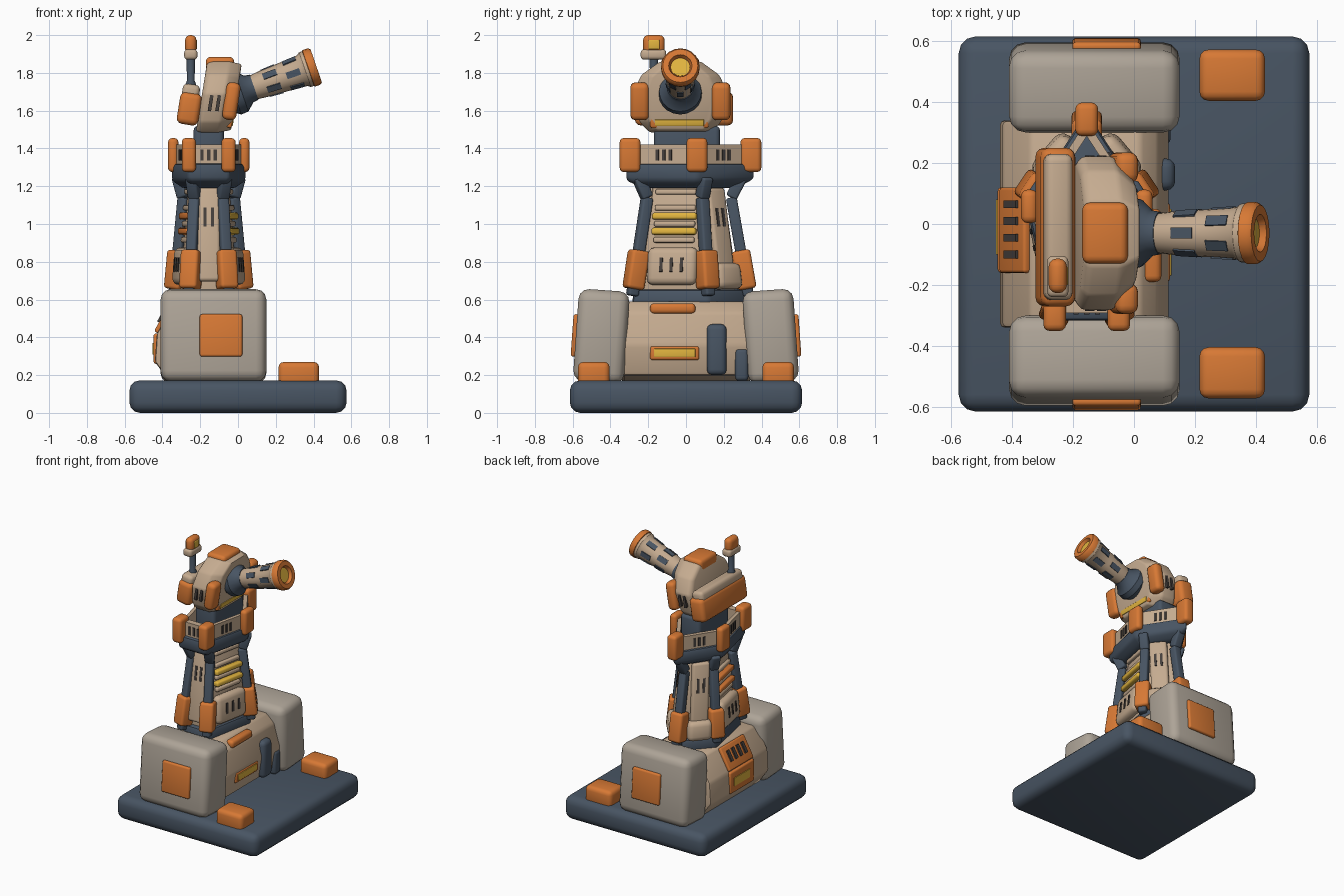
import bpy, bmesh, math
from mathutils import Matrix, Vector

if "Cube" in bpy.data.objects:
    bpy.data.objects.remove(bpy.data.objects["Cube"])


def material(name, rgb):
    m = bpy.data.materials.new(name)
    m.use_nodes = True
    m.diffuse_color = (*rgb, 1)
    m.node_tree.nodes["Principled BSDF"].inputs["Base Color"].default_value = (*rgb, 1)
    return m


NAVY = material("navy", (0.065, 0.09, 0.125))
BEIGE = material("beige", (0.56, 0.41, 0.28))
GREY = material("warm grey", (0.42, 0.37, 0.31))
ORANGE = material("orange", (0.68, 0.19, 0.035))
YELLOW = material("yellow", (0.76, 0.46, 0.05))
DARK = material("vent brown", (0.06, 0.05, 0.045))


def finish(bm, name, mat, bevel=0.0, matrix=None, segments=3):
    bmesh.ops.recalc_face_normals(bm, faces=bm.faces)
    if bevel:
        edges = [e for e in bm.edges if e.calc_face_angle(0) > 0.3]
        bmesh.ops.bevel(bm, geom=edges, offset=bevel, segments=segments,
                        profile=0.5, affect='EDGES', clamp_overlap=True)
    if matrix:
        bm.transform(matrix)
    me = bpy.data.meshes.new(name)
    bm.to_mesh(me)
    bm.free()
    me.materials.append(mat)
    me.polygons.foreach_set("use_smooth", [True] * len(me.polygons))
    me.set_sharp_from_angle(angle=math.radians(35))
    ob = bpy.data.objects.new(name, me)
    bpy.context.collection.objects.link(ob)
    return ob


def box(name, centre, size, mat, bevel=0.0, rot=None, frame=None):
    bm = bmesh.new()
    bmesh.ops.create_cube(bm, size=1, matrix=Matrix.Diagonal((*size, 1)))
    m = frame or Matrix.Translation(centre) @ (rot or Matrix.Identity(4))
    return finish(bm, name, mat, bevel, m)


def span(name, x, y, z, mat, bevel=0.0, rot=None):
    c = [(a + b) / 2 for a, b in (x, y, z)]
    return box(name, c, [b - a for a, b in (x, y, z)], mat, bevel, rot)


def loft(name, rings, mat, bevel=0.0, matrix=None):
    bm = bmesh.new()
    vs = [[bm.verts.new(p) for p in r] for r in rings]
    n = len(rings[0])
    for a, b in zip(vs, vs[1:]):
        for i in range(n):
            bm.faces.new((a[i], a[(i + 1) % n], b[(i + 1) % n], b[i]))
    bm.faces.new(vs[0])
    bm.faces.new(vs[-1])
    return finish(bm, name, mat, bevel, matrix, 2)


def lathe(name, profile, mat, matrix, n=20):
    turn = [math.tau * i / n for i in range(n)]
    return loft(name, [[(r * math.cos(a), r * math.sin(a), z) for a in turn]
                       for r, z in profile], mat, 0, matrix)


def beam(name, p, q, w, mat, bevel):
    d = q - p
    m = Matrix.Translation((p + q) / 2) @ d.to_track_quat('Z', 'Y').to_matrix().to_4x4()
    return box(name, None, (w, w, d.length), mat, bevel, frame=m)


# Five-sided tower plan, stretched along y
def pent(s, z, side=0.13):
    plan = [(0.195, side), (0, 0.36), (-0.195, side), (-0.11, -0.31), (0.11, -0.31)]
    return [Vector((-0.155 + x * s, y * s, z)) for x, y in plan]


def leg_scale(z):
    return 0.92 - 0.49 * (z - 0.62)


def tower(z, inset=0.0):
    return pent(leg_scale(z) - inset, z)


def wall_frame(ring, i, z, out=0.0, u=0.0):
    lo, hi = ring(z), ring(z + 0.1)
    a, b = lo[i], lo[(i + 1) % 5]
    t = (b - a).normalized()
    up = ((hi[i] + hi[(i + 1) % 5]) / 2 - (a + b) / 2).normalized()
    n = t.cross(up)
    m = Matrix((-t, n, up)).transposed().to_4x4()
    m.translation = (a + b) / 2 + n * out + t * u
    return m


def vents(name, ring, i, z, out, h=0.06, gap=0.04, count=3):
    for k in range(count):
        u = (k - (count - 1) / 2) * gap
        box(name, None, (0.017, 0.012, h), DARK, frame=wall_frame(ring, i, z, out, u))


# Base slab, lamps and side housings
span("base_slab", (-0.575, 0.575), (-0.615, 0.615), (0, 0.172), NAVY, 0.055)
for s in (-1, 1):
    lean = Matrix.Rotation(s * math.radians(4), 4, 'X')
    box("base_lamp", (0.322, s * 0.488, 0.205), (0.215, 0.168, 0.13), ORANGE, 0.03)
    box("side_housing", (-0.13, s * 0.448, 0.405), (0.56, 0.27, 0.49), GREY, 0.055, lean)
    box("housing_panel", (-0.09, s * 0.588, 0.41), (0.225, 0.03, 0.225), ORANGE, 0.012, lean)

# Middle body with slots and clamps
body = [(-0.36, 0.16), (-0.44, 0.27), (-0.43, 0.42), (-0.34, 0.58),
        (0.02, 0.59), (0.08, 0.53), (0.115, 0.36), (0.09, 0.2)]
loft("middle_body", [[(x, y, z) for x, z in body] for y in (-0.34, 0.34)], BEIGE, 0.015)
span("body_strip", (0.03, 0.09), (-0.19, 0.05), (0.525, 0.58), ORANGE, 0.02)
span("slot_frame", (0.08, 0.118), (-0.19, 0.07), (0.28, 0.355), ORANGE, 0.012)
span("slot_light", (0.1, 0.123), (-0.17, 0.05), (0.295, 0.34), YELLOW, 0.004)
span("body_clamp", (0.02, 0.135), (0.11, 0.215), (0.2, 0.47), NAVY, 0.03)
span("clamp_foot", (0.0, 0.12), (0.26, 0.33), (0.17, 0.34), NAVY, 0.02)
tilt = Matrix.Rotation(math.radians(29), 4, 'Y')
box("rear_panel", (-0.39, -0.02, 0.5), (0.03, 0.28, 0.17), ORANGE, 0.01, tilt)
for y in (-0.1, -0.045, 0.01, 0.065):
    box("rear_vent", (-0.4, y, 0.515), (0.02, 0.025, 0.08), DARK, 0, tilt)
span("rear_slot_frame", (-0.447, -0.4), (-0.16, 0.12), (0.26, 0.42), ORANGE, 0.012)
span("rear_slot_light", (-0.452, -0.42), (-0.1, 0.08), (0.31, 0.37), YELLOW)

# Tower core, collar, struts and feet
loft("tower_collar", [pent(0.92, 0.55), pent(0.9, 0.655)], NAVY, 0.02)
loft("tower_core", [tower(0.6, 0.12), tower(1.22, 0.06)], BEIGE, 0.02)
for i in range(5):
    a, b, c = tower(0.62)[i], tower(0.86)[i], tower(1.14)[i]
    beam("tower_strut", a, c, 0.058, NAVY, 0.012)
    beam("strut_flare", c, pent(0.82, 1.25)[i], 0.062, NAVY, 0.012)
    beam("strut_foot", a.lerp(b, 0.15), b, 0.1, ORANGE, 0.018)


# Tower wall details: lit faces on the two flanks, plain panels elsewhere
def wall(z):
    return tower(z, 0.09)


for i in (2, 4):
    box("flank_hatch", None, (0.27, 0.07, 0.2), BEIGE, 0.04, frame=wall_frame(wall, i, 0.775, 0.02))
    vents("hatch_vent", wall, i, 0.78, 0.054, 0.075, 0.055)
    for z in (0.96, 1.04):
        box("light_bar", None, (0.24, 0.045, 0.036), YELLOW if i == 4 else ORANGE, 0.012,
            frame=wall_frame(wall, i, z, 0.02))
    for z in (0.915, 1.0, 1.085, 1.17):
        box("flank_rib", None, (0.22, 0.03, 0.03), BEIGE, 0.01, frame=wall_frame(wall, i, z, 0.01))
for i in (0, 1, 3):
    box("wall_panel", None, (0.12, 0.05, 0.5), BEIGE, 0.018, frame=wall_frame(wall, i, 0.94, 0.02))
    vents("panel_vent", wall, i, 1.03, 0.043, 0.1, 0.04, 2)
for i in (0, 1):
    box("wall_hatch", None, (0.17, 0.1, 0.14), BEIGE, 0.035, frame=wall_frame(wall, i, 0.72, 0.03))
span("front_latch", (-0.22, -0.09), (-0.27, -0.2), (1.215, 1.25), ORANGE, 0.01)


# Platform with low parapet and corner posts
def parapet(z):
    return pent(0.94, z, 0.06)


loft("platform", [pent(0.72, 1.19, 0.08), pent(1.02, 1.23, 0.06), pent(1.02, 1.32, 0.06)], NAVY, 0.018)
loft("parapet", [parapet(1.3), parapet(1.42), pent(0.8, 1.42, 0.06), pent(0.8, 1.3, 0.06)], BEIGE)
for i in range(5):
    vents("parapet_vent", parapet, i, 1.365, 0.0, 0.06, 0.035)
    p = parapet(1.365)[i]
    out = Vector((p.x + 0.155, p.y, 0)).normalized()
    box("corner_post", p + out * 0.005, (0.055 if i in (0, 2) else 0.075, 0.11, 0.18), ORANGE, 0.022)

# Neck and head
span("neck", (-0.235, -0.075), (-0.17, 0.18), (1.28, 1.52), NAVY, 0.025)
head = [(-0.15, -0.175), (0.15, -0.175), (0.2, -0.12), (0.235, 0.03), (0.19, 0.13),
        (0.1, 0.2), (-0.1, 0.2), (-0.19, 0.13), (-0.235, 0.03), (-0.2, -0.12)]
shear = Matrix.Translation((0, -0.03, 1.66))
shear[0][2] = 0.16
loft("head", [[(x, y * sy, z * sz) for y, z in head] for x, sy, sz in
              ((-0.195, 0.97, 0.95), (-0.175, 1.08, 1), (-0.075, 1.08, 1), (-0.01, 0.8, 0.93))],
     BEIGE, 0.012, shear)
span("head_cap", (-0.17, -0.02), (-0.13, 0.07), (1.78, 1.885), ORANGE, 0.025)
lean = Matrix.Rotation(math.radians(9), 4, 'Y')
box("visor_frame", (-0.045, -0.035, 1.537), (0.03, 0.31, 0.055), ORANGE, 0.01, lean)
box("visor_light", (-0.035, -0.035, 1.537), (0.02, 0.26, 0.034), YELLOW, 0.003, lean)
for s in (-1, 1):
    y = -0.03 + s * 0.215
    box("head_ear", (-0.035, y, 1.65), (0.075, 0.1, 0.2), ORANGE, 0.028, lean)
    for x in (-0.145, -0.105):
        box("head_vent", (x, -0.03 + s * 0.245, 1.64), (0.018, 0.02, 0.085), DARK, 0, lean)

# Rear pack and beacon
box("rear_pack", (-0.258, -0.01, 1.61), (0.115, 0.52, 0.17), ORANGE, 0.03, lean)
box("rear_pack_lid", (-0.25, -0.01, 1.695), (0.092, 0.48, 0.09), BEIGE, 0.025, lean)
at = Matrix.Translation((-0.25, -0.17, 0))
lathe("beacon_rod", [(0.028, 1.7), (0.028, 1.74), (0.02, 1.76), (0.024, 1.9)], NAVY, at, 12)
span("beacon_collar", (-0.285, -0.215), (-0.24, -0.105), (1.87, 1.925), BEIGE, 0.018)
span("beacon_cap", (-0.28, -0.22), (-0.227, -0.113), (1.9, 2.0), ORANGE, 0.027)
span("beacon_light", (-0.25, -0.216), (-0.2, -0.14), (1.925, 1.975), YELLOW, 0.005)

# Cannon: joint, tube, slots, muzzle
aim = Matrix.Translation((0, -0.03, 1.695)) @ Matrix.Rotation(math.radians(71), 4, 'Y')
lathe("cannon_joint", [(0.09, -0.06), (0.115, -0.02), (0.112, 0.02), (0.075, 0.06), (0.07, 0.09)], NAVY, aim)
lathe("cannon_tube", [(0.055, 0.03), (0.064, 0.07), (0.074, 0.16), (0.078, 0.25), (0.086, 0.36),
                      (0.097, 0.375), (0.097, 0.41)], BEIGE, aim)
lathe("muzzle_ring", [(0.09, 0.39), (0.102, 0.395), (0.102, 0.425), (0.093, 0.438), (0.062, 0.438),
                      (0.052, 0.415)], ORANGE, aim)
lathe("muzzle_light", [(0.05, 0.41), (0.05, 0.418)], YELLOW, aim)
for k in range(6):
    for t, r, turn in ((0.19, 0.074, 0), (0.31, 0.081, 0.5)):
        spin = Matrix.Rotation(math.tau * (k + turn) / 6, 4, 'Z')
        box("cannon_slot", None, (0.009, 0.036, 0.075), NAVY, 0,
            frame=aim @ spin @ Matrix.Translation((r, 0, t)) @ Matrix.Rotation(0.07, 4, 'Y'))
